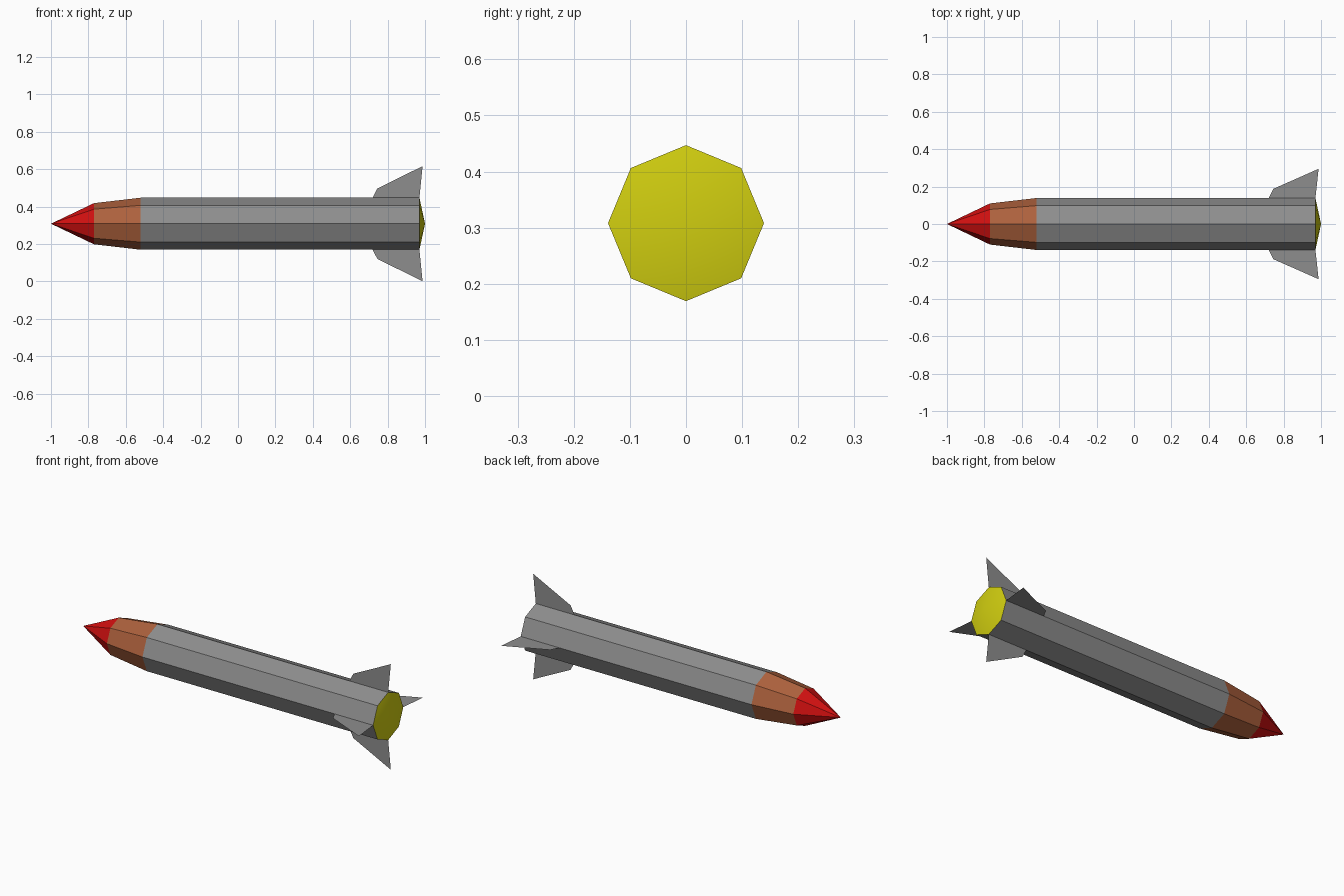
import bpy
import math

AXIS_Z = 0.308
SIDES = 8

if "Cube" in bpy.data.objects:
    bpy.data.objects.remove(bpy.data.objects["Cube"], do_unlink=True)


def make_material(name, rgb):
    mat = bpy.data.materials.new(name)
    mat.use_nodes = True
    colour = (*rgb, 1.0)
    mat.diffuse_color = colour
    mat.node_tree.nodes["Principled BSDF"].inputs["Base Color"].default_value = colour
    return mat


grey = make_material("grey metal", (0.27, 0.27, 0.27))
red = make_material("red", (0.64, 0.005, 0.005))
copper = make_material("copper brown", (0.42, 0.12, 0.046))
yellow = make_material("yellow", (0.64, 0.62, 0.005))


def add_mesh(name, verts, faces, mat, smooth=False):
    mesh = bpy.data.meshes.new(name)
    mesh.from_pydata(verts, [], faces)
    mesh.materials.append(mat)
    for poly in mesh.polygons:
        poly.use_smooth = smooth
    mesh.update()
    obj = bpy.data.objects.new(name, mesh)
    obj.location.z = AXIS_Z
    bpy.context.collection.objects.link(obj)
    return obj


def ring(x, radius):
    angles = [math.tau * i / SIDES for i in range(SIDES)]
    return [(x, radius * math.cos(a), radius * math.sin(a)) for a in angles]


def tube(name, x0, r0, x1, r1, mat):
    faces = []
    for i in range(SIDES):
        j = (i + 1) % SIDES
        faces.append((i, j, j + SIDES, i + SIDES)[::-1])
    return add_mesh(name, ring(x0, r0) + ring(x1, r1), faces, mat)


def cone(name, base_x, radius, tip_x, mat, smooth=False):
    faces = [(i, (i + 1) % SIDES, SIDES) for i in range(SIDES)]
    if tip_x < base_x:
        faces = [f[::-1] for f in faces]
    verts = ring(base_x, radius) + [(tip_x, 0, 0)]
    return add_mesh(name, verts, faces, mat, smooth)


# Octagonal hull, from the pointed nose to the shallow tail cap
cone("nose_cone", -0.77, 0.11, -1.0, red)
tube("nose_collar", -0.77, 0.11, -0.52, 0.139, copper)
tube("body", -0.52, 0.139, 0.97, 0.139, grey)
cone("tail_cap", 0.97, 0.139, 1.0, yellow, smooth=True)

# Four thin tail fins around the hull, the upright pair slightly taller
fin_root = 0.139
for name, y, z, span in (
    ("top_fin", 0, 1, 0.308),
    ("bottom_fin", 0, -1, 0.308),
    ("back_fin", 1, 0, 0.295),
    ("front_fin", -1, 0, 0.295),
):
    profile = [(0.72, fin_root), (0.745, 0.188), (0.987, span), (0.97, fin_root)]
    add_mesh(name, [(x, y * r, z * r) for x, r in profile], [(0, 1, 2, 3)], grey)
